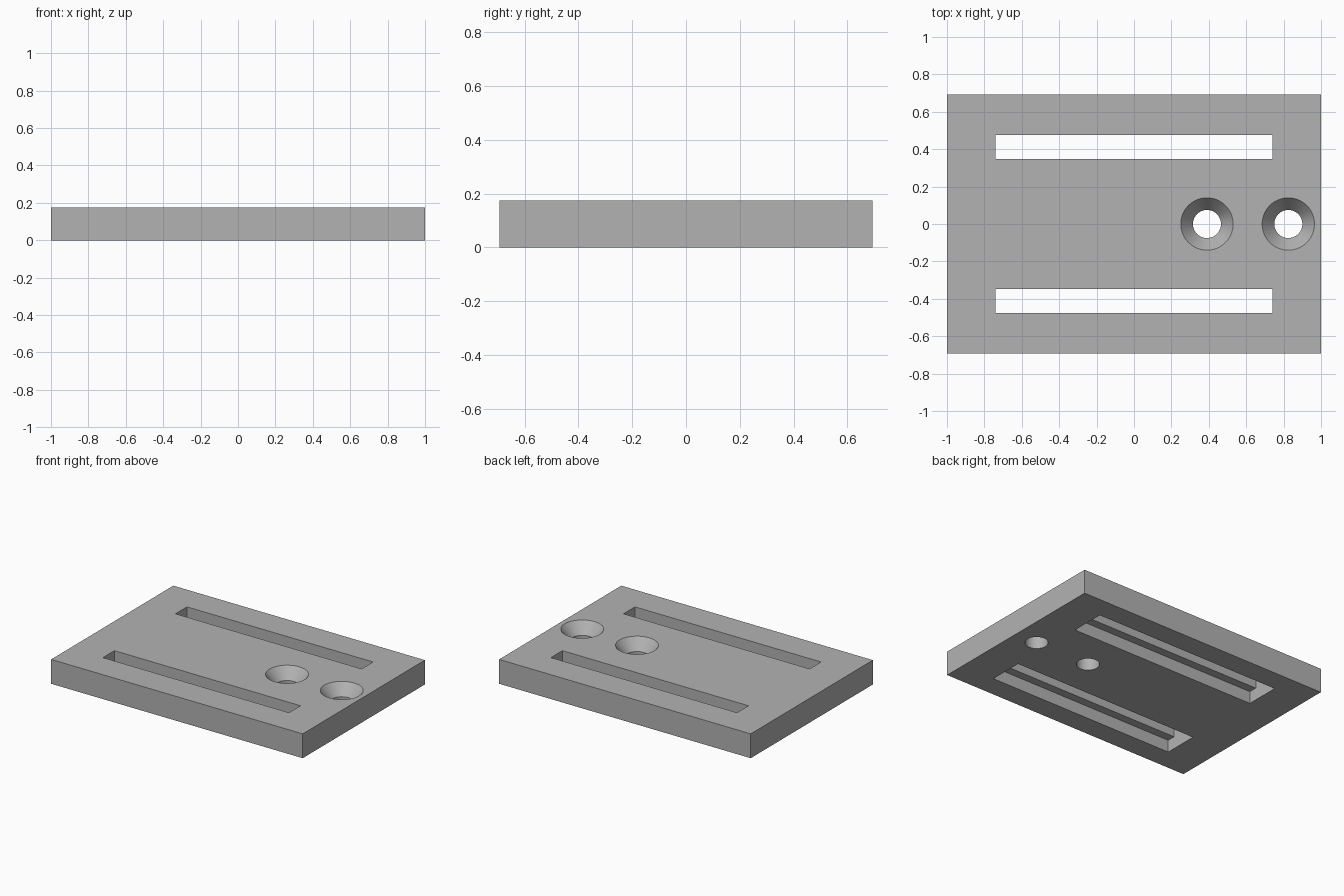
import bpy, bmesh, math
from mathutils import Vector, Matrix

LENGTH, DEPTH, THICK = 2.0, 1.387, 0.175
OVER = 0.05  # cutter overshoot past the plate faces

if "Cube" in bpy.data.objects:
    bpy.data.objects.remove(bpy.data.objects["Cube"], do_unlink=True)

grey = bpy.data.materials.new("plain grey")
grey.use_nodes = True
colour = (0.45, 0.45, 0.45, 1)
grey.diffuse_color = colour
grey.node_tree.nodes["Principled BSDF"].inputs["Base Color"].default_value = colour


def finish(name, bm):
    bmesh.ops.recalc_face_normals(bm, faces=bm.faces)
    mesh = bpy.data.meshes.new(name)
    bm.to_mesh(mesh)
    bm.free()
    mesh.materials.append(grey)
    obj = bpy.data.objects.new(name, mesh)
    bpy.context.collection.objects.link(obj)
    return obj


def extruded_slot(name, y, half_len, profile):
    """Closed y-z profile swept along x."""
    bm = bmesh.new()
    face = bm.faces.new([bm.verts.new((-half_len, y + py, pz)) for py, pz in profile])
    swept = bmesh.ops.extrude_face_region(bm, geom=[face])["geom"]
    bmesh.ops.translate(bm, vec=(2 * half_len, 0, 0),
                        verts=[v for v in swept if isinstance(v, bmesh.types.BMVert)])
    return finish(name, bm)


def turned_hole(name, x, profile, sides=64):
    """Stack of rings (radius, height), capped at both ends."""
    bm = bmesh.new()
    rings = []
    for r, z in profile:
        rings.append([bm.verts.new((x + r * math.cos(a), r * math.sin(a), z))
                      for a in (2 * math.pi * i / sides for i in range(sides))])
    for low, high in zip(rings, rings[1:]):
        for i in range(sides):
            j = (i + 1) % sides
            bm.faces.new((low[i], low[j], high[j], high[i]))
    bm.faces.new(rings[0])
    bm.faces.new(rings[-1])
    return finish(name, bm)


# Base plate
bm = bmesh.new()
bmesh.ops.create_cube(bm, size=1, matrix=Matrix.Translation((0, 0, THICK / 2))
                      @ Matrix.Diagonal((LENGTH, DEPTH, THICK, 1)))
plate = finish("mounting_plate", bm)

# Stepped slots: narrow above, twice as wide below
wide, narrow, step, top = 0.125, 0.065, THICK / 2, THICK + OVER
half = [(wide, -OVER), (wide, step), (narrow, step), (narrow, top)]
tee = half + [(-y, z) for y, z in reversed(half)]
cutters = [extruded_slot(f"slot_cutter_{side}", y, 0.74, tee)
           for side, y in (("front", -0.412), ("back", 0.412))]

# Countersunk screw holes
bore, rim, sink = 0.075, 0.14, 0.08
bell = [(bore, -OVER), (bore, THICK - sink), (rim, THICK), (rim, top)]
cutters += [turned_hole(f"hole_cutter_{side}", x, bell)
            for side, x in (("inner", 0.39), ("outer", 0.825))]

# Cut everything out of the plate
bpy.ops.object.select_all(action="DESELECT")
plate.select_set(True)
bpy.context.view_layer.objects.active = plate
for cutter in cutters:
    cutter.hide_render = True
    mod = plate.modifiers.new(cutter.name, "BOOLEAN")
    mod.operation, mod.solver, mod.object = "DIFFERENCE", "EXACT", cutter
    bpy.ops.object.modifier_apply(modifier=mod.name)
    bpy.data.objects.remove(cutter, do_unlink=True)

bpy.ops.object.shade_smooth_by_angle(angle=math.radians(30))
